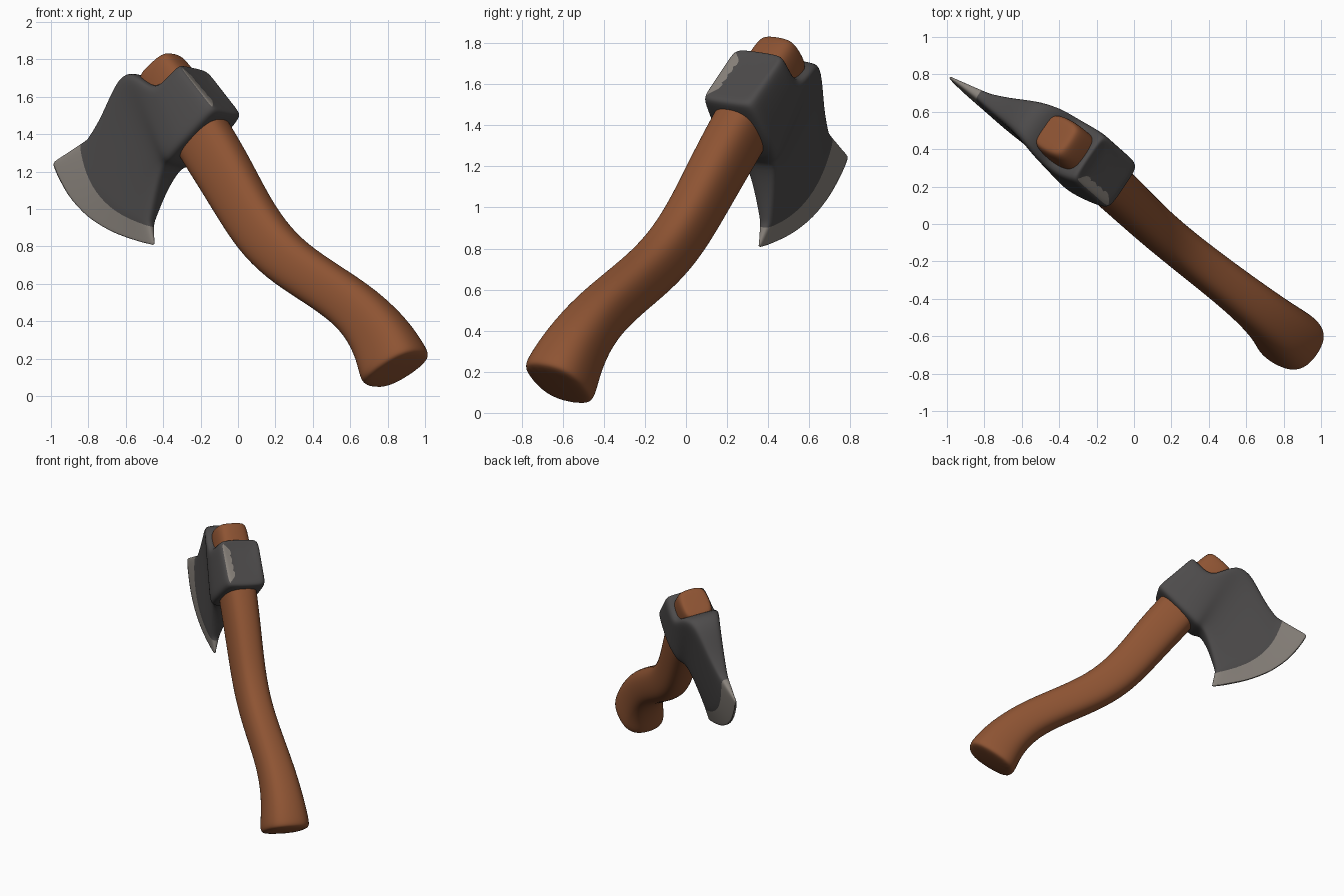
import bpy, bmesh, math
from mathutils import Vector

if "Cube" in bpy.data.objects:
    bpy.data.objects.remove(bpy.data.objects["Cube"])

# The axe lies in one tilted plane; N is its normal (towards the front)
N = Vector((-0.557, -0.822, 0.123)).normalized()

def plane(x, z):
    return Vector((x, -0.07 - 0.678 * x + 0.15 * z, z))

def material(name, rgb):
    m = bpy.data.materials.new(name)
    m.diffuse_color = (*rgb, 1)
    m.use_nodes = True
    m.node_tree.nodes["Principled BSDF"].inputs["Base Color"].default_value = m.diffuse_color
    return m

wood = material("brown wood", (0.27, 0.088, 0.033))
iron = material("dark iron", (0.075, 0.071, 0.071))
steel = material("ground steel", (0.25, 0.225, 0.20))

def loft(name, rings, mats, rule=None):
    """Skin closed rings of points, cap both ends, smooth by subdivision."""
    bm = bmesh.new()
    vs = [[bm.verts.new(p) for p in r] for r in rings]
    n = len(rings[0])
    for i in range(len(vs) - 1):
        for j in range(n):
            k = (j + 1) % n
            f = bm.faces.new((vs[i][j], vs[i][k], vs[i + 1][k], vs[i + 1][j]))
            if rule:
                f.material_index = rule(i, j)
    bm.faces.new(vs[0])
    last = bm.faces.new(vs[-1])
    if rule:
        last.material_index = rule(len(vs) - 2, -1)
    bmesh.ops.recalc_face_normals(bm, faces=bm.faces)
    me = bpy.data.meshes.new(name)
    bm.to_mesh(me)
    bm.free()
    for m in mats:
        me.materials.append(m)
    for p in me.polygons:
        p.use_smooth = True
    ob = bpy.data.objects.new(name, me)
    bpy.context.collection.objects.link(ob)
    s = ob.modifiers.new("smooth", 'SUBSURF')
    s.levels = s.render_levels = 2
    return ob

# Handle: x, z on the plane, half width in the plane, half thickness
path = [(-0.422, 1.768, 0.085, 0.08), (-0.418, 1.762, 0.115, 0.105),
        (-0.395, 1.725, 0.13, 0.12), (-0.30, 1.57, 0.15, 0.12),
        (-0.18, 1.37, 0.165, 0.125), (-0.07, 1.19, 0.16, 0.12),
        (0.035, 1.00, 0.152, 0.115), (0.14, 0.84, 0.15, 0.112),
        (0.28, 0.705, 0.14, 0.112), (0.47, 0.585, 0.135, 0.115),
        (0.65, 0.46, 0.143, 0.125), (0.77, 0.31, 0.17, 0.145),
        (0.825, 0.19, 0.192, 0.165), (0.843, 0.148, 0.192, 0.165),
        (0.851, 0.13, 0.165, 0.14)]
pts = [plane(x, z) for x, z, _, _ in path]
rings = []
SIDES = 16
for i, (x, z, a, b) in enumerate(path):
    tangent = (pts[min(i + 1, len(pts) - 1)] - pts[max(i - 1, 0)]).normalized()
    side = tangent.cross(N).normalized()
    ring = []
    for j in range(SIDES):
        t = 2 * math.pi * j / SIDES
        c, s = math.cos(t), math.sin(t)
        e = 0.78 if i > 3 else 0.6        # squarer where it sits in the eye
        ring.append(pts[i] + side * math.copysign(abs(c) ** e, c) * a
                    + N * math.copysign(abs(s) ** e, s) * b)
    rings.append(ring)
loft("handle", rings, [wood])

# Head: stations from poll to cutting edge
# top x z, bottom x z, half thickness, outward bulge of the middle
stations = [(-0.225, 1.72, -0.075, 1.55, 0.095, 0),
            (-0.24, 1.765, -0.045, 1.515, 0.14, 0),
            (-0.265, 1.745, -0.075, 1.475, 0.157, 0),
            (-0.34, 1.65, -0.19, 1.345, 0.165, 0),
            (-0.40, 1.645, -0.25, 1.285, 0.16, 0),
            (-0.50, 1.73, -0.31, 1.225, 0.145, 0),
            (-0.60, 1.71, -0.345, 1.23, 0.105, 0),
            (-0.70, 1.50, -0.41, 1.08, 0.068, 0.03),
            (-0.79, 1.375, -0.455, 0.93, 0.04, 0.08),
            (-0.80, 1.368, -0.455, 0.92, 0.038, 0.082),
            (-0.99, 1.25, -0.445, 0.81, 0.008, 0.085),
            (-1.005, 1.24, -0.442, 0.79, 0.004, 0.085)]
half = [(1, 0.65), (0.93, 1), (0.5, 1), (0, 1), (-0.5, 1), (-0.93, 1), (-1, 0.65)]
section = half + [(s, -t) for s, t in reversed(half)]
rings = []
for tx, tz, bx, bz, t, bulge in stations:
    ring = []
    for s, w in section:
        u, d = (1 + s) / 2, bulge * (1 - s * s)
        ring.append(plane(bx + (tx - bx) * u - d, bz + (tz - bz) * u - 0.9 * d) + N * w * t)
    rings.append(ring)

# Ground bevel at the cutting edge, plus a worn strip on the front poll corner
def head_colour(i, j):
    return 1 if i >= 9 or (i == 0 and j in (1, 2, 3, 4)) else 0

loft("axe_head", rings, [iron, steel], head_colour)
